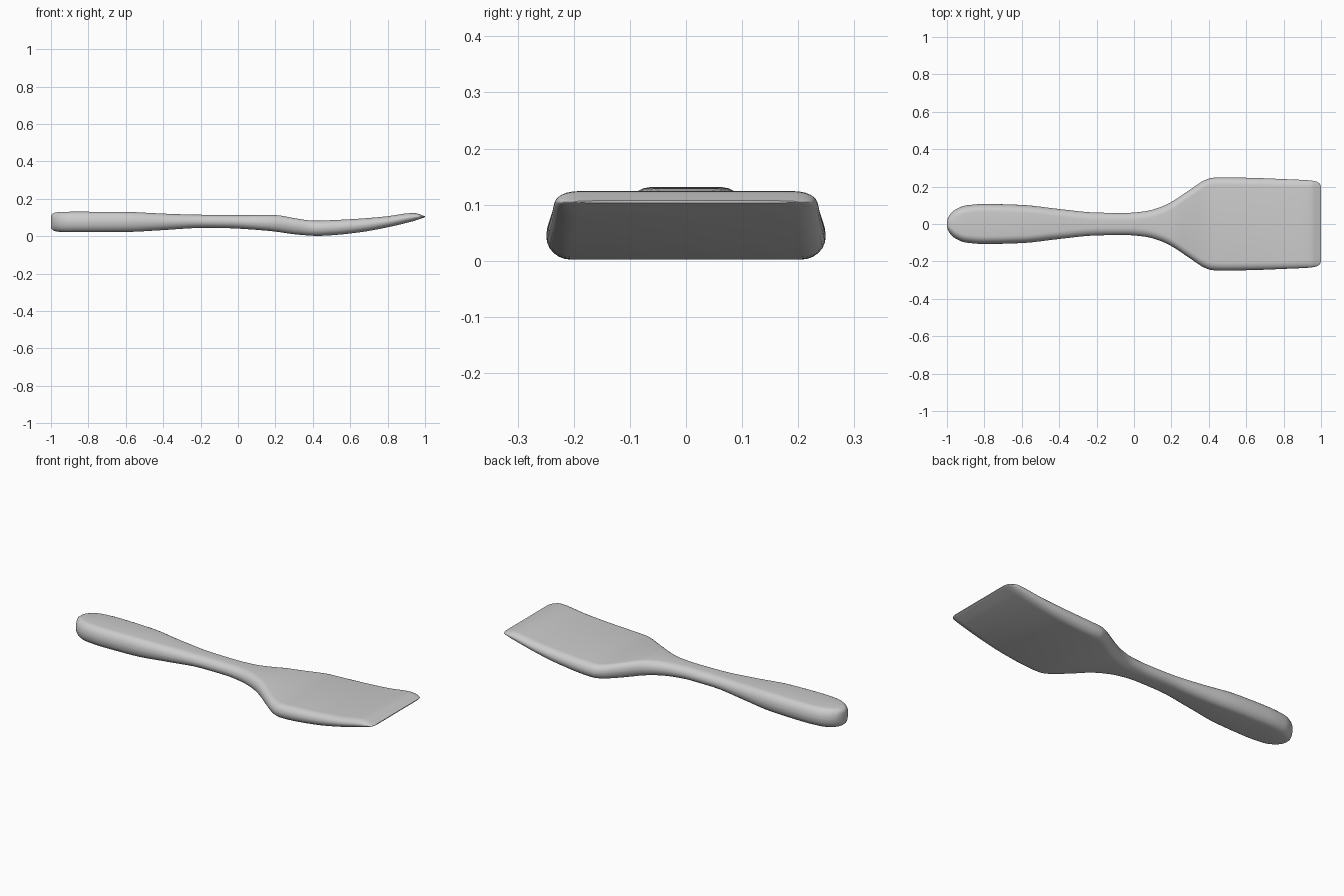
import bpy
import bmesh
import math

cube = bpy.data.objects.get("Cube")
if cube:
    bpy.data.objects.remove(cube)

# Stations along the length: position, half width, underside, upper side
STATIONS = [
    (-1.0, .015, .045, .108), (-.994, .033, .036, .118), (-.98, .056, .028, .126),
    (-.95, .08, .023, .13), (-.9, .099, .022, .131), (-.8, .107, .022, .131),
    (-.6, .102, .023, .13), (-.4, .08, .033, .121), (-.2, .061, .044, .115),
    (-.05, .059, .043, .114), (.06, .068, .037, .114), (.14, .09, .031, .114),
    (.2, .118, .025, .113), (.3, .184, .011, .097), (.38, .235, .004, .085),
    (.42, .247, .002, .083), (.48, .249, .004, .085), (.65, .246, .021, .094),
    (.8, .24, .048, .107), (.93, .234, .079, .124), (.95, .232, .085, .123),
    (.98, .225, .095, .114), (.994, .214, .1, .109), (1.0, .198, .103, .107),
]
SUBSTEPS = 4
CORNER_STEPS = 6


def slope(i, k):
    """Monotone tangent of column k at station i, which avoids overshoot."""
    if i == 0 or i == len(STATIONS) - 1:
        return None
    a, b, c = STATIONS[i - 1], STATIONS[i], STATIONS[i + 1]
    before = (b[k] - a[k]) / (b[0] - a[0])
    after = (c[k] - b[k]) / (c[0] - b[0])
    return 2 * before * after / (before + after) if before * after > 0 else 0.0


def blend(i, k, t):
    """Smooth value of column k between station i and the next."""
    a, b = STATIONS[i], STATIONS[i + 1]
    step = b[0] - a[0]
    chord = (b[k] - a[k]) / step
    start, end = slope(i, k), slope(i + 1, k)
    start = chord if start is None else start
    end = chord if end is None else end
    s = t * t * (3 - 2 * t)
    return (a[k] + (b[k] - a[k]) * s
            + step * (start * t * (1 - t) ** 2 - end * t * t * (1 - t)))


def section(bm, x, width, low, high):
    """Ring of vertices shaped as a rectangle with rounded corners."""
    ry = min(.042, width * .7)
    rz = (high - low) * .48
    middle = (low + high) / 2
    ring = []
    for corner in range(4):
        sy = 1 if corner in (0, 3) else -1
        sz = 1 if corner in (0, 1) else -1
        for j in range(CORNER_STEPS + 1):
            angle = (corner + j / CORNER_STEPS) * math.pi / 2
            y = sy * (width - ry) + ry * math.cos(angle)
            z = middle + sz * ((high - low) / 2 - rz) + rz * math.sin(angle)
            ring.append(bm.verts.new((x, y, z)))
    return ring


# Loft the handle and blade as one continuous body
bm = bmesh.new()
rings = []
for i in range(len(STATIONS) - 1):
    for n in range(SUBSTEPS):
        t = n / SUBSTEPS
        x = STATIONS[i][0] + (STATIONS[i + 1][0] - STATIONS[i][0]) * t
        rings.append(section(bm, x, *(blend(i, k, t) for k in (1, 2, 3))))
rings.append(section(bm, *STATIONS[-1]))

for a, b in zip(rings, rings[1:]):
    for j in range(len(a)):
        n = (j + 1) % len(a)
        bm.faces.new((a[j], a[n], b[n], b[j]))
bm.faces.new(rings[0])
bm.faces.new(rings[-1])
bmesh.ops.recalc_face_normals(bm, faces=bm.faces)

mesh = bpy.data.meshes.new("spatula_body")
bm.to_mesh(mesh)
bm.free()
body = bpy.data.objects.new("spatula_body", mesh)
bpy.context.collection.objects.link(body)

# Plain grey finish
grey = bpy.data.materials.new("plain_grey")
grey.use_nodes = True
colour = (.6, .6, .6, 1)
grey.diffuse_color = colour
grey.node_tree.nodes["Principled BSDF"].inputs["Base Color"].default_value = colour
mesh.materials.append(grey)

bpy.ops.object.select_all(action="DESELECT")
body.select_set(True)
bpy.context.view_layer.objects.active = body
bpy.ops.object.shade_smooth_by_angle(angle=math.radians(40))
